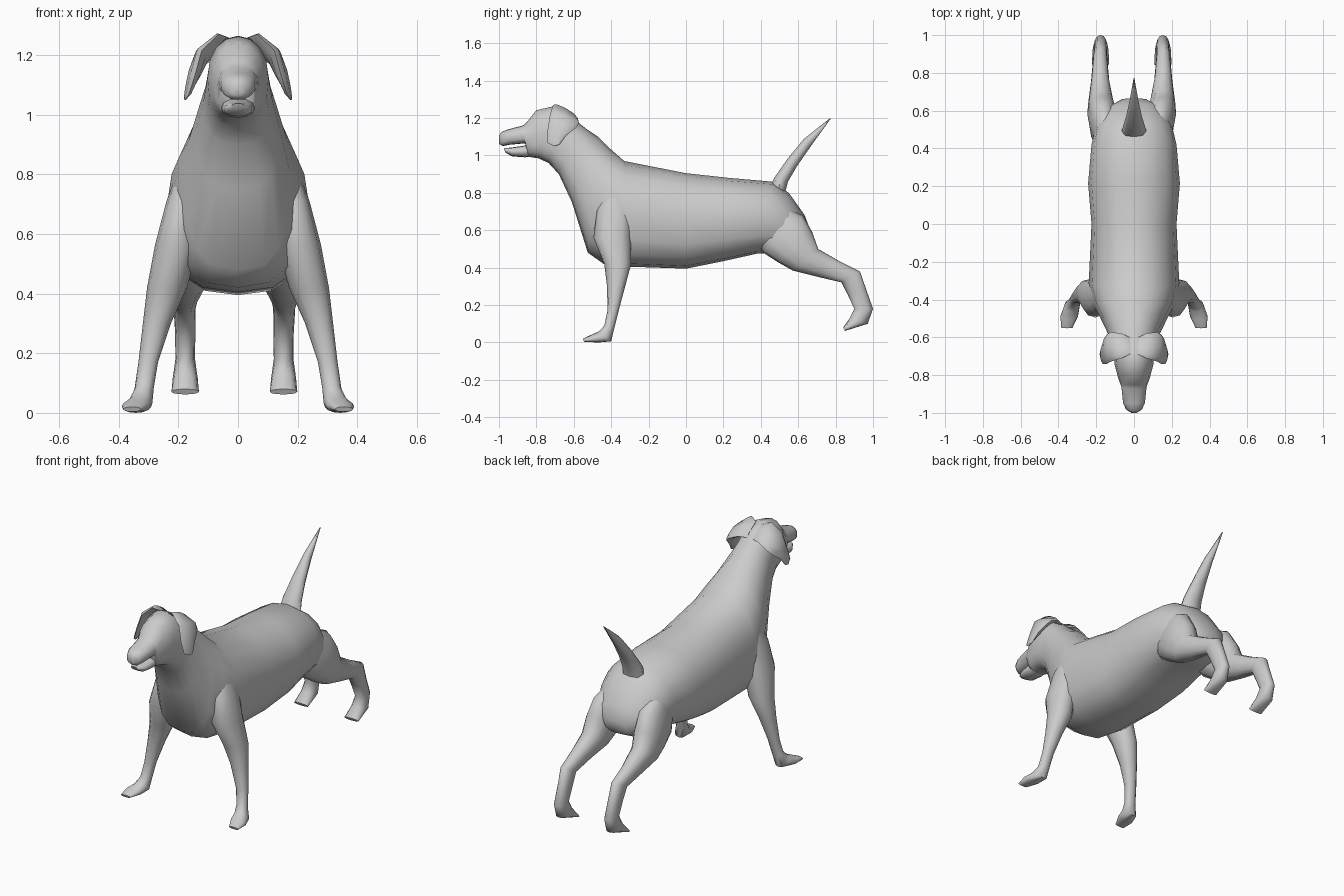
import bpy, bmesh, math
from mathutils import Vector

coat = bpy.data.materials.new("grey coat")
coat.diffuse_color = (0.6, 0.6, 0.6, 1)


def loft(name, rings, sides=12, upper=2.2, lower=2.2):
    """Skin a row of rounded rings, each given as (centre, half axis, half axis)."""
    bm = bmesh.new()
    rows = []
    for c, u, v in rings:
        row = []
        for i in range(sides):
            a = 2 * math.pi * i / sides
            ca, sa = math.cos(a), math.sin(a)
            e = 2 / (upper if sa > 0 else lower)
            row.append(bm.verts.new(c + u * math.copysign(abs(ca) ** e, ca)
                                    + v * math.copysign(abs(sa) ** e, sa)))
        rows.append(row)
    for r, s in zip(rows, rows[1:]):
        for i in range(sides):
            j = (i + 1) % sides
            bm.faces.new((r[i], r[j], s[j], s[i]))
    bm.faces.new(rows[0])
    bm.faces.new(rows[-1])
    bmesh.ops.recalc_face_normals(bm, faces=bm.faces)
    me = bpy.data.meshes.new(name)
    bm.to_mesh(me)
    bm.free()
    ob = bpy.data.objects.new(name, me)
    bpy.context.collection.objects.link(ob)
    me.materials.append(coat)
    bpy.ops.object.select_all(action='DESELECT')
    ob.select_set(True)
    bpy.context.view_layer.objects.active = ob
    bpy.ops.object.shade_smooth_by_angle(angle=math.radians(60))
    return ob


def limb(name, sections, side=1, shift=0, **kw):
    """Sections are (x, (y, z) of one edge, (y, z) of the other edge, half width)."""
    rings = []
    for x, a, b, w in sections:
        pa, pb = Vector((0, *a)), Vector((0, *b))
        c = (pa + pb) / 2
        c.x = side * x + shift
        rings.append((c, Vector((w, 0, 0)), (pa - pb) / 2))
    return loft(name, rings, **kw)


# Trunk, neck, skull and muzzle in one skin
limb("body", [
    (0, (0.665, 0.60), (0.65, 0.52), 0.07),
    (0, (0.635, 0.68), (0.56, 0.475), 0.165),
    (0, (0.55, 0.80), (0.46, 0.475), 0.205),
    (0, (0.46, 0.86), (0.38, 0.475), 0.225),
    (0, (0.23, 0.88), (0.20, 0.435), 0.243),
    (0, (0.0, 0.905), (0.0, 0.395), 0.225),
    (0, (-0.33, 0.97), (-0.30, 0.405), 0.24),
    (0, (-0.41, 1.04), (-0.44, 0.42), 0.215),
    (0, (-0.47, 1.10), (-0.525, 0.48), 0.178),
    (0, (-0.53, 1.14), (-0.61, 0.75), 0.142),
    (0, (-0.58, 1.18), (-0.68, 0.90), 0.117),
    (0, (-0.63, 1.23), (-0.735, 0.96), 0.107),
    (0, (-0.70, 1.265), (-0.79, 0.985), 0.102),
    (0, (-0.80, 1.242), (-0.825, 0.99), 0.085),
    (0, (-0.85, 1.18), (-0.845, 0.995), 0.072),
    (0, (-0.872, 1.16), (-0.86, 1.065), 0.066),
    (0, (-0.95, 1.14), (-0.945, 1.057), 0.058),
    (0, (-0.985, 1.126), (-0.98, 1.05), 0.042),
    (0, (-1.0, 1.108), (-1.0, 1.062), 0.014),
], sides=16, upper=2.1, lower=2.7)

# Lower jaw
limb("lower_jaw", [
    (0, (-0.82, 1.065), (-0.82, 0.995), 0.05),
    (0, (-0.86, 1.053), (-0.86, 0.99), 0.056),
    (0, (-0.93, 1.043), (-0.93, 0.995), 0.048),
    (0, (-0.975, 1.038), (-0.965, 1.015), 0.022),
])

# Tail
limb("tail", [
    (0, (0.455, 0.845), (0.53, 0.80), 0.066),
    (0, (0.475, 0.885), (0.545, 0.86), 0.06),
    (0, (0.545, 0.985), (0.595, 0.945), 0.042),
    (0, (0.63, 1.088), (0.668, 1.05), 0.024),
    (0, (0.771, 1.20), (0.774, 1.197), 0.002),
], sides=8)

# Legs start inside the trunk so that they swell out of it gradually
front = [
    (0.165, (-0.42, 0.83), (-0.32, 0.83), 0.03),
    (0.185, (-0.475, 0.71), (-0.29, 0.71), 0.055),
    (0.205, (-0.495, 0.56), (-0.295, 0.57), 0.073),
    (0.238, (-0.437, 0.42), (-0.293, 0.42), 0.067),
    (0.272, (-0.422, 0.30), (-0.325, 0.30), 0.047),
    (0.301, (-0.42, 0.17), (-0.36, 0.17), 0.033),
    (0.315, (-0.437, 0.09), (-0.385, 0.07), 0.032),
    (0.328, (-0.465, 0.06), (-0.40, 0.006), 0.041),
    (0.343, (-0.505, 0.042), (-0.47, 0.0), 0.047),
    (0.355, (-0.552, 0.02), (-0.545, 0.004), 0.03),
]
hind = [
    (0.135, (0.36, 0.58), (0.50, 0.74), 0.055),
    (0.15, (0.41, 0.482), (0.625, 0.68), 0.073),
    (0.158, (0.49, 0.43), (0.675, 0.59), 0.077),
    (0.163, (0.57, 0.385), (0.707, 0.50), 0.068),
    (0.167, (0.70, 0.352), (0.82, 0.435), 0.048),
    (0.167, (0.83, 0.322), (0.93, 0.38), 0.037),
    (0.165, (0.865, 0.255), (0.963, 0.285), 0.034),
    (0.165, (0.90, 0.18), (1.0, 0.18), 0.033),
    (0.165, (0.875, 0.13), (0.972, 0.10), 0.042),
    (0.165, (0.84, 0.08), (0.85, 0.062), 0.046),
]
# Folded ear: x, y, z, half length along the flap, its slope, half thickness
ear = [
    (0.022, -0.645, 1.225, 0.045, -0.03, 0.012),
    (0.065, -0.645, 1.235, 0.066, -0.035, 0.02),
    (0.122, -0.65, 1.195, 0.078, -0.02, 0.026),
    (0.145, -0.663, 1.14, 0.078, 0.01, 0.022),
    (0.165, -0.69, 1.088, 0.052, 0.02, 0.013),
    (0.178, -0.69, 1.054, 0.015, 0.005, 0.004),
]

for side, label in ((1, "left"), (-1, "right")):
    limb("front_leg_" + label, front, side)
    limb("hind_leg_" + label, hind, side, shift=-0.012)
    rings = []
    for i, (x, y, z, h, s, t) in enumerate(ear):
        # thickness points across the curve of the flap
        a, b = ear[max(i - 1, 0)], ear[min(i + 1, len(ear) - 1)]
        n = Vector((-(b[2] - a[2]), 0, b[0] - a[0])).normalized() * t
        rings.append((Vector((side * x, y, z)), Vector((0, h, s)),
                      Vector((side * n.x, 0, n.z))))
    loft("ear_" + label, rings, sides=8, upper=2, lower=2)
